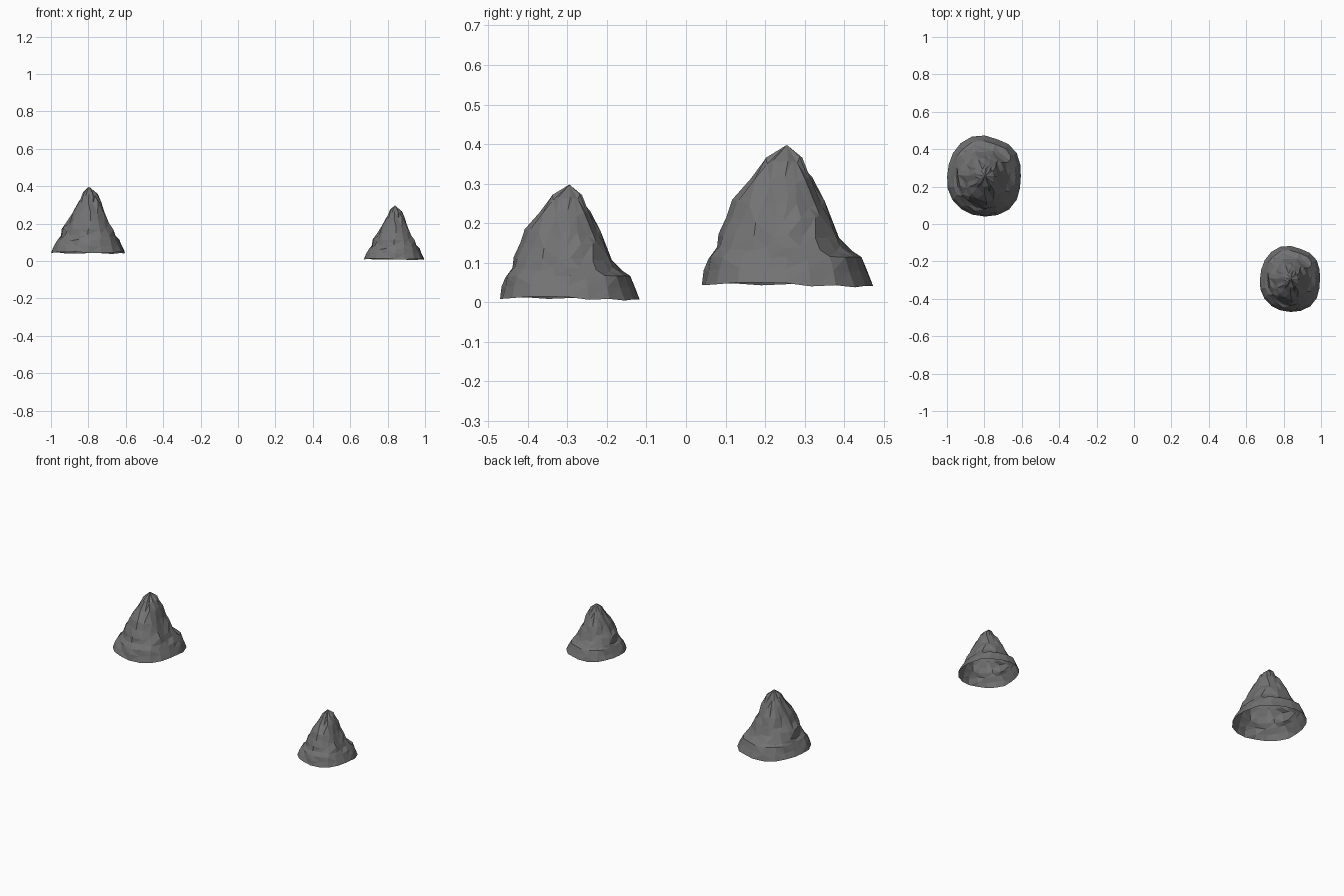
import bpy, bmesh, math, random

if "Cube" in bpy.data.objects:
    bpy.data.objects.remove(bpy.data.objects["Cube"])

random.seed(4)
SEG = 20

# Ring profile: height above base, then radius towards +x, +y, -x, -y
RINGS = [
    (0.000, 0.192, 0.218, 0.202, 0.215),
    (0.035, 0.178, 0.206, 0.187, 0.207),
    (0.066, 0.164, 0.192, 0.172, 0.196),
    (0.086, 0.144, 0.160, 0.158, 0.180),
    (0.125, 0.127, 0.136, 0.142, 0.164),
    (0.165, 0.110, 0.116, 0.115, 0.145),
    (0.205, 0.087, 0.098, 0.088, 0.132),
    (0.265, 0.070, 0.068, 0.055, 0.090),
    (0.312, 0.049, 0.039, 0.026, 0.056),
]
# Footprint correction every 22.5 degrees, giving the rounded-square outline
OUTLINE = [1.0, 1.03, 1.06, 0.96, 1.0, 1.04, 1.03, 1.0,
           1.0, 1.04, 1.04, 1.01, 1.0, 1.03, 1.08, 1.02]


def radius(ring, angle):
    quarter = angle / (math.pi / 2)
    i = int(quarter) % 4
    s = math.sin((quarter - int(quarter)) * math.pi / 2) ** 2
    r = ring[1 + i] * (1 - s) + ring[1 + (i + 1) % 4] * s
    u = angle / (2 * math.pi) * 16
    j = int(u) % 16
    f = u - int(u)
    return r * (OUTLINE[j] * (1 - f) + OUTLINE[(j + 1) % 16] * f)


# Hollow, open-bottomed craggy cone with vertical grooves
bm = bmesh.new()
grooves = [random.uniform(-0.05, 0.03) for _ in range(SEG)]
rows = []
for level, ring in enumerate(RINGS):
    row = []
    for k in range(SEG):
        a = 2 * math.pi * k / SEG
        rough = min(level, 3) / 3
        r = radius(ring, a)
        r *= 1 + rough * (grooves[k] + random.uniform(-0.05, 0.035))
        a += rough * random.uniform(-0.08, 0.08)
        z = ring[0] + random.uniform(-1, 1) * (0.011 if level > 2 else 0.005)
        if level == 0:
            z -= 0.005 * max(0, math.sin(a))
        row.append(bm.verts.new((r * math.cos(a), r * math.sin(a), z)))
    rows.append(row)
tip = bm.verts.new((0, 0, 0.352))
for lo, hi in zip(rows, rows[1:]):
    for k in range(SEG):
        n = (k + 1) % SEG
        bm.faces.new((lo[k], lo[n], hi[n], hi[k]))
for k in range(SEG):
    bm.faces.new((rows[-1][k], rows[-1][(k + 1) % SEG], tip))
# Split the quads so that each facet is flat
bmesh.ops.triangulate(bm, faces=bm.faces[:])
mesh = bpy.data.meshes.new("rock_shell")
bm.to_mesh(mesh)
bm.free()

# Dark stone
stone = bpy.data.materials.new("dark_stone")
stone.diffuse_color = (0.17, 0.17, 0.17, 1)
stone.use_nodes = True
stone.node_tree.nodes["Principled BSDF"].inputs["Base Color"].default_value = stone.diffuse_color
mesh.materials.append(stone)

# The same rock placed twice at different sizes
for name, loc, size in [("large_rock", (-0.797, 0.255, 0.046), 1.0),
                        ("small_rock", (0.838, -0.295, 0.011), 0.815)]:
    rock = bpy.data.objects.new(name, mesh)
    rock.location = loc
    rock.scale = (size,) * 3
    bpy.context.collection.objects.link(rock)
